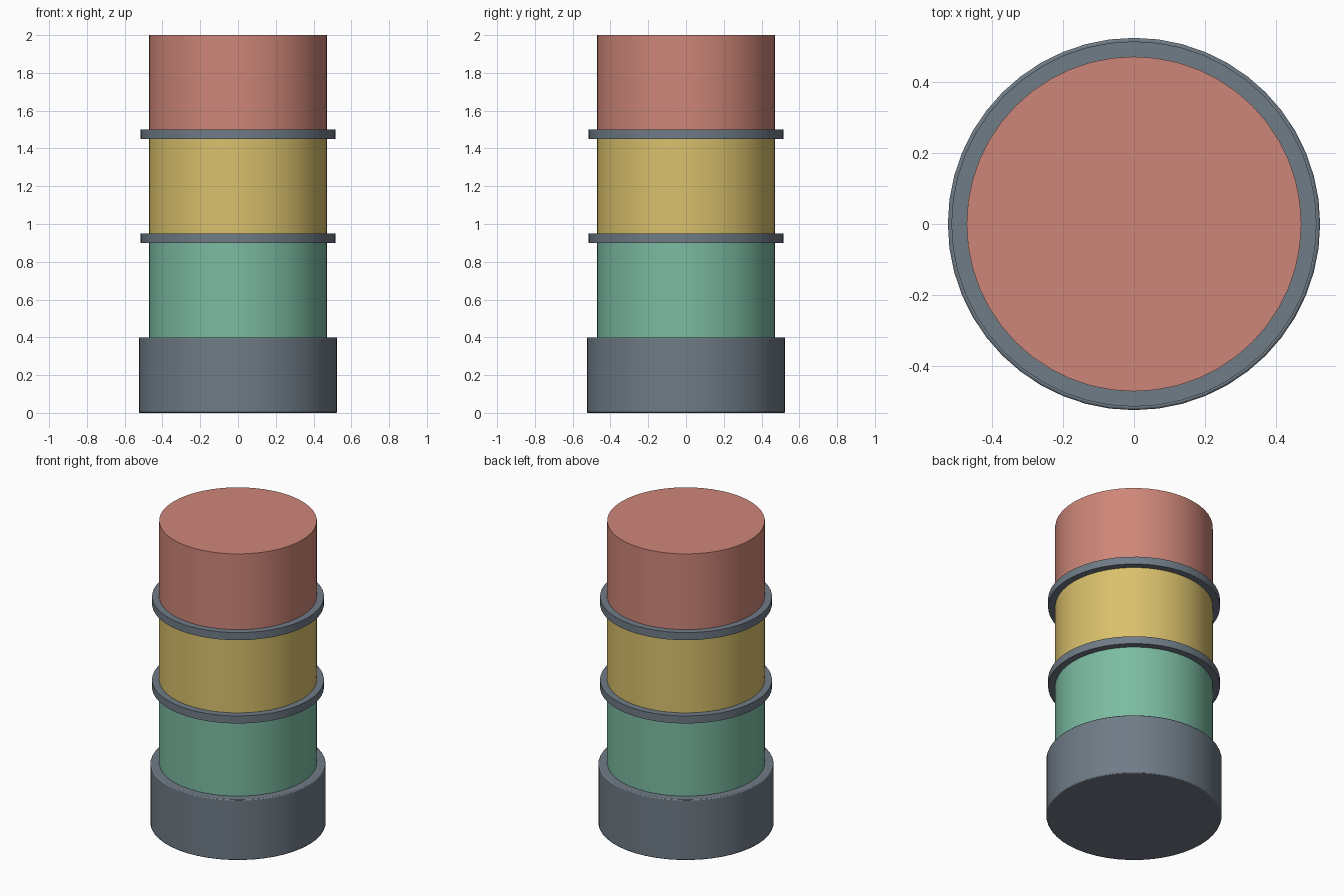
import bpy
import math

cube = bpy.data.objects.get("Cube")
if cube:
    bpy.data.objects.remove(cube, do_unlink=True)

SIDES = 48


def material(name, color):
    mat = bpy.data.materials.new(name)
    mat.use_nodes = True
    mat.diffuse_color = color
    mat.node_tree.nodes["Principled BSDF"].inputs["Base Color"].default_value = color
    return mat


def drum(name, radius, bottom, top, mat, bevel=0):
    """Upright cylinder between two heights, with optionally softened rims."""
    bpy.ops.mesh.primitive_cylinder_add(
        vertices=SIDES, radius=radius, depth=top - bottom,
        location=(0, 0, (bottom + top) / 2))
    obj = bpy.context.object
    obj.name = name
    obj.data.materials.append(mat)
    if bevel:
        mod = obj.modifiers.new("rim_bevel", "BEVEL")
        mod.width = bevel
        mod.segments = 2
        mod.limit_method = "ANGLE"
        mod.angle_limit = math.radians(40)
    bpy.ops.object.shade_smooth_by_angle(angle=math.radians(30))
    return obj


housing = material("housing_grey", (0.16, 0.20, 0.24, 1))
green = material("green_lens", (0.20, 0.50, 0.36, 1))
amber = material("amber_lens", (0.70, 0.53, 0.15, 1))
red = material("red_lens", (0.62, 0.24, 0.19, 1))

# Base housing
drum("base", 0.525, 0, 0.4, housing, bevel=0.006)

# Stacked lenses
drum("green_lens", 0.472, 0.4, 0.9, green)
drum("amber_lens", 0.472, 0.95, 1.45, amber)
drum("red_lens", 0.472, 1.5, 2, red)

# Spacer rings between the lenses
for name, z in (("lower_ring", 0.9), ("upper_ring", 1.45)):
    drum(name, 0.515, z, z + 0.05, housing)
